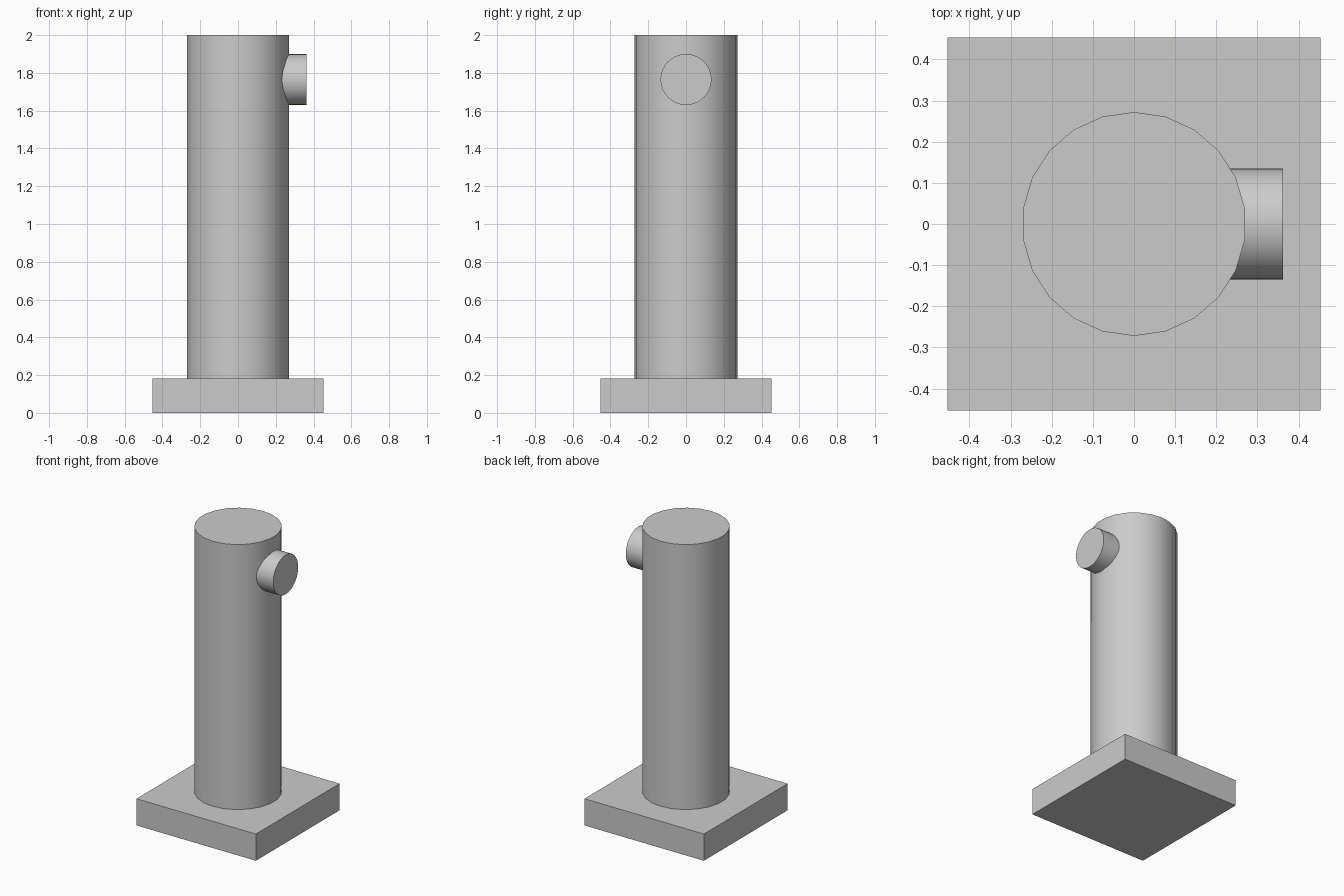
import bpy
import math

cube = bpy.data.objects.get("Cube")
if cube:
    bpy.data.objects.remove(cube, do_unlink=True)

BASE_HALF = 0.453
BASE_TOP = 0.183
COLUMN_RADIUS = 0.272
HEIGHT = 2.0

grey = bpy.data.materials.new("light_grey")
grey.use_nodes = True
colour = (0.6, 0.6, 0.6, 1.0)
grey.diffuse_color = colour
grey.node_tree.nodes["Principled BSDF"].inputs["Base Color"].default_value = colour


def finish(name):
    """Name the active object, apply its scale and give it the grey."""
    obj = bpy.context.object
    obj.name = name
    obj.data.name = name
    bpy.ops.object.transform_apply(location=False, rotation=True, scale=True)
    obj.data.materials.append(grey)
    return obj


def cylinder(name, sides, radius, depth, location, rotation=(0, 0, 0)):
    """Capped cylinder with smooth walls and sharp rims."""
    bpy.ops.mesh.primitive_cylinder_add(vertices=sides, radius=radius, depth=depth,
                                        location=location, rotation=rotation)
    obj = finish(name)
    bpy.ops.object.shade_smooth_by_angle(angle=math.radians(30))
    return obj


# Square foot plate
bpy.ops.mesh.primitive_cube_add(size=1, location=(0, 0, BASE_TOP / 2))
bpy.context.object.scale = (2 * BASE_HALF, 2 * BASE_HALF, BASE_TOP)
finish("base_plate")

# Upright column standing on the plate
cylinder("column", 22, COLUMN_RADIUS, HEIGHT - BASE_TOP,
         (0, 0, (HEIGHT + BASE_TOP) / 2))

# Short side stub, its inner end sunk into the column
stub_inner, stub_outer = 0.2, 0.362
cylinder("side_stub", 32, 0.135, stub_outer - stub_inner,
         ((stub_inner + stub_outer) / 2, 0, 1.765), (0, math.pi / 2, 0))
